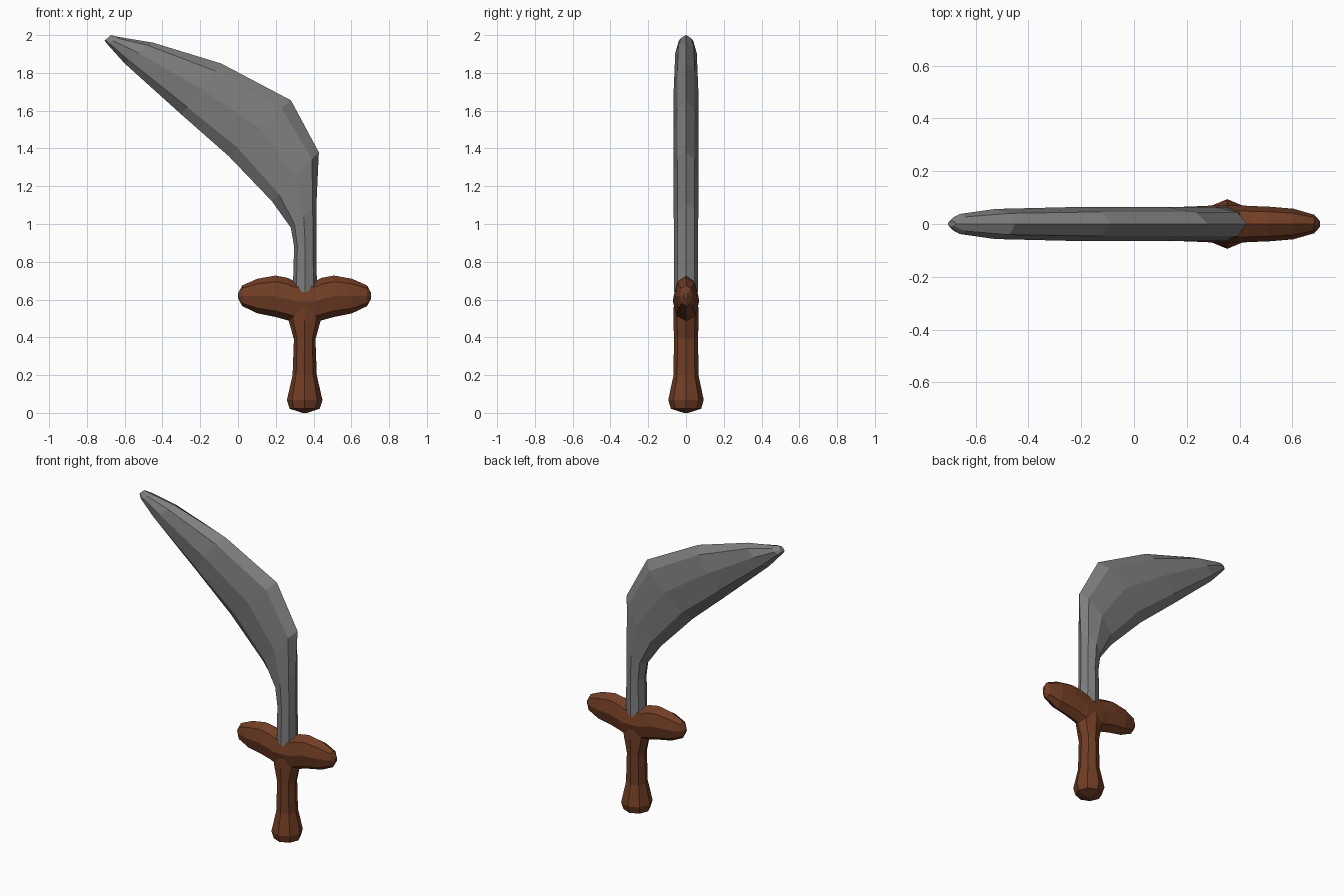
import bpy
import bmesh
from math import cos, sin, pi
from mathutils import Vector

cube = bpy.data.objects.get("Cube")
if cube:
    bpy.data.objects.remove(cube, do_unlink=True)

SIDES = 8
AXIS = 0.353  # x of the grip, guard and blade neck


def material(name, rgb):
    mat = bpy.data.materials.new(name)
    mat.use_nodes = True
    mat.diffuse_color = (*rgb, 1)
    mat.node_tree.nodes["Principled BSDF"].inputs["Base Color"].default_value = (*rgb, 1)
    return mat


def loft(name, sections, mat):
    """Join eight-sided rings; each is (edge A xz, edge B xz, half thickness)."""
    bm = bmesh.new()
    rings = []
    for a, b, depth in sections:
        a, b = Vector((a[0], 0, a[1])), Vector((b[0], 0, b[1]))
        mid, half = (a + b) / 2, (b - a) / 2
        rings.append([bm.verts.new(mid + half * cos(t) + Vector((0, depth * sin(t), 0)))
                      for t in (2 * pi * i / SIDES for i in range(SIDES))])
    for low, high in zip(rings, rings[1:]):
        for i in range(SIDES):
            j = (i + 1) % SIDES
            bm.faces.new((low[i], low[j], high[j], high[i]))
    bm.faces.new(rings[0])
    bm.faces.new(rings[-1])
    bmesh.ops.recalc_face_normals(bm, faces=bm.faces)
    mesh = bpy.data.meshes.new(name)
    bm.to_mesh(mesh)
    bm.free()
    mesh.materials.append(mat)
    obj = bpy.data.objects.new(name, mesh)
    bpy.context.collection.objects.link(obj)
    return obj


steel = material("grey_steel", (0.21, 0.21, 0.21))
wood = material("brown_wood", (0.165, 0.047, 0.018))

# Curved blade: cutting edge, spine, half thickness
loft("blade", [
    ((0.29, 0.64), (0.418, 0.64), 0.063),
    ((0.297, 0.88), (0.415, 0.88), 0.063),
    ((0.28, 0.98), (0.415, 1.10), 0.065),
    ((0.18, 1.12), (0.428, 1.38), 0.065),
    ((-0.05, 1.36), (0.28, 1.655), 0.065),
    ((-0.30, 1.58), (-0.09, 1.85), 0.065),
    ((-0.60, 1.85), (-0.45, 1.96), 0.057),
    ((-0.69, 1.95), (-0.63, 1.99), 0.038),
    ((-0.706, 1.97), (-0.675, 2.0), 0.012),
], steel)

# Crossguard: distance from the axis, bottom, top, half thickness
half_guard = [
    (0.352, 0.605, 0.635, 0.01),
    (0.33, 0.565, 0.675, 0.035),
    (0.25, 0.527, 0.71, 0.058),
    (0.155, 0.508, 0.727, 0.066),
    (0.09, 0.49, 0.715, 0.068),
    (0.06, 0.48, 0.70, 0.07),
]
profile = [(-d, *rest) for d, *rest in half_guard]
profile += [(d, *rest) for d, *rest in reversed(half_guard)]
loft("crossguard", [((AXIS + d, low), (AXIS + d, high), depth)
                    for d, low, high, depth in profile], wood)

# Grip with a flared pommel: height, half width, half depth
grip = [(0.006, 0.012, 0.012), (0.022, 0.08, 0.08), (0.068, 0.094, 0.094),
        (0.20, 0.064, 0.066), (0.39, 0.057, 0.064), (0.49, 0.085, 0.066),
        (0.56, 0.10, 0.066)]
loft("grip", [((AXIS - w, z), (AXIS + w, z), depth) for z, w, depth in grip], wood)

# Rest the pommel on the ground
for obj in bpy.context.collection.objects:
    if obj.name == "grip":
        for v in obj.data.vertices:
            if v.co.z < 0.01:
                v.co.z = 0
